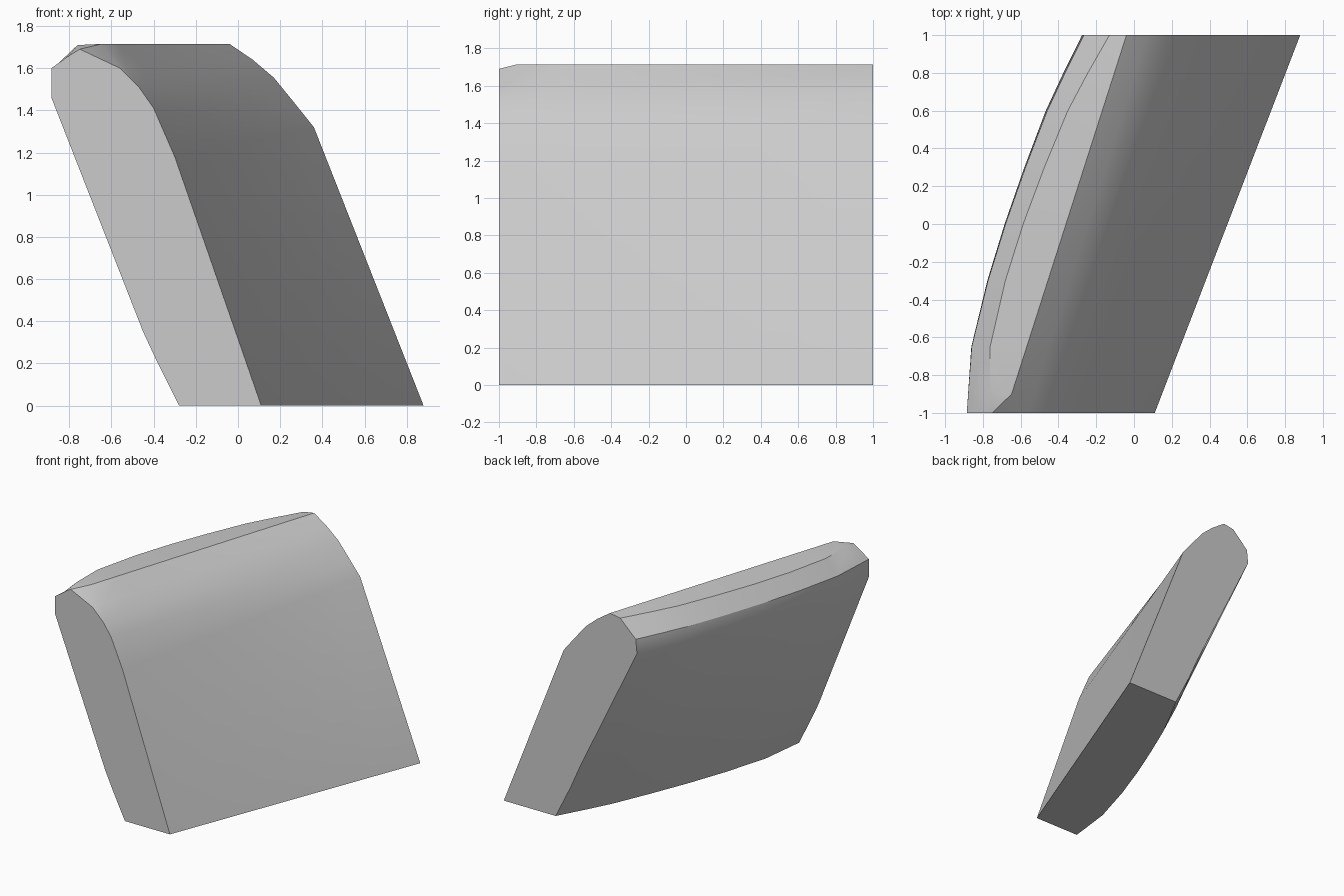
import bpy
import bmesh
import math

old = bpy.data.objects.get("Cube")
if old:
    bpy.data.objects.remove(old, do_unlink=True)

# Plain grey material
grey = bpy.data.materials.new("light_grey")
grey.use_nodes = True
colour = (0.6, 0.6, 0.6, 1)
grey.diffuse_color = colour
grey.node_tree.nodes["Principled BSDF"].inputs["Base Color"].default_value = colour

# End profiles (x, z), from the lower right edge over the crest to the lower left
FRONT = [(0.11, 0), (-0.30, 1.18), (-0.40, 1.41), (-0.47, 1.51), (-0.56, 1.60),
         (-0.68, 1.715), (-0.76, 1.71), (-0.885, 1.60), (-0.885, 1.46),
         (-0.45, 0.35), (-0.38, 0.20), (-0.28, 0)]
BACK = [(0.88, 0), (0.36, 1.32), (0.28, 1.42), (0.17, 1.555), (0.07, 1.64),
        (-0.04, 1.715), (-0.13, 1.70), (-0.265, 1.57), (-0.275, 1.46),
        (0.216, 0.45), (0.30, 0.26), (0.43, 0)]
# How strongly each profile point follows the outward bow of the left side
BOW = [0, 0, 0, 0, 0, 0, 1.35, 1, 1, 1, 1, 1]
# Stations along the depth, with the size of the bow
STATIONS = [(-1, 0), (-0.9, 0.024), (-0.65, 0.083), (-0.3, 0.105), (0, 0.105),
            (0.3, 0.092), (0.6, 0.07), (0.8, 0.038), (1, 0)]


def section(y, bow):
    """Blend the end profiles at depth y and push the left side outwards."""
    t = (y + 1) / 2
    return [(a[0] + (b[0] - a[0]) * t - bow * k, y, a[1] + (b[1] - a[1]) * t)
            for a, b, k in zip(FRONT, BACK, BOW)]


rows = [section(y, bow) for y, bow in STATIONS]
# Chipped front corner of the crest
rows[0][5] = (-0.75, -1, 1.69)
rows[0][6] = (-0.80, -1, 1.66)

# Loft the slanted slab
bm = bmesh.new()
rings = [[bm.verts.new(p) for p in row] for row in rows]
count = len(FRONT)
for r0, r1 in zip(rings, rings[1:]):
    for i in range(count):
        j = (i + 1) % count
        bm.faces.new((r0[i], r0[j], r1[j], r1[i]))
bm.faces.new(rings[0])
bm.faces.new(rings[-1])
bmesh.ops.recalc_face_normals(bm, faces=bm.faces)

mesh = bpy.data.meshes.new("slanted_slab")
bm.to_mesh(mesh)
bm.free()
mesh.materials.append(grey)
slab = bpy.data.objects.new("slanted_slab", mesh)
bpy.context.collection.objects.link(slab)

# Soft rounded top, crisp outer edges
bpy.ops.object.select_all(action="DESELECT")
slab.select_set(True)
bpy.context.view_layer.objects.active = slab
bpy.ops.object.shade_smooth_by_angle(angle=math.radians(30))
